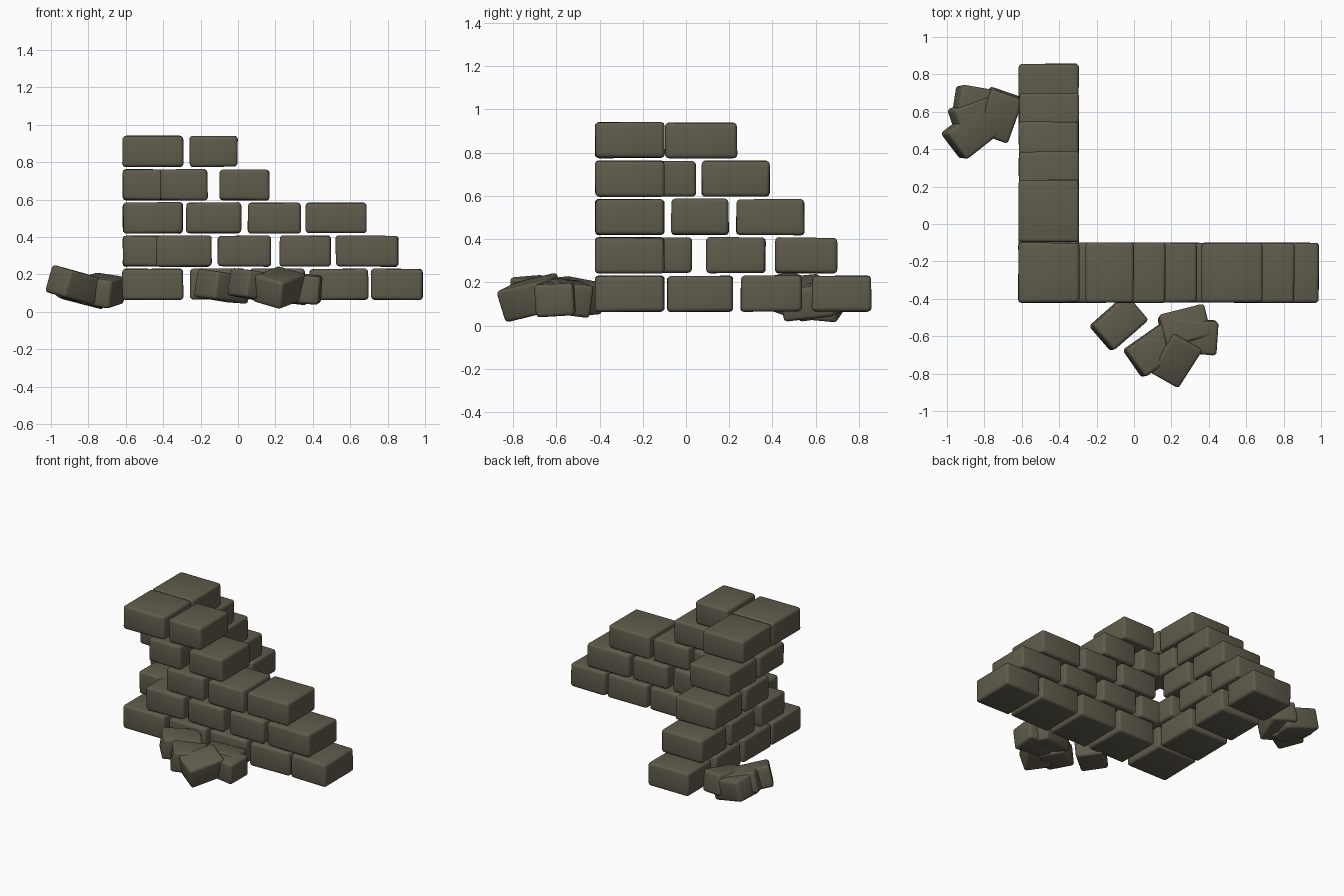
import bpy, bmesh, random
from math import radians
from mathutils import Vector, Euler

random.seed(4)
cube = bpy.data.objects.get("Cube")
if cube:
    bpy.data.objects.remove(cube)

# Weathered stone colour
stone = bpy.data.materials.new("olive_stone")
stone.use_nodes = True
colour = (0.115, 0.105, 0.072, 1)
stone.diffuse_color = colour
bsdf = stone.node_tree.nodes["Principled BSDF"]
bsdf.inputs["Base Color"].default_value = colour
bsdf.inputs["Roughness"].default_value = 0.9


def brick(name, centre, size, tilt=(0, 0, 0), wear=0.005):
    """A slightly uneven block with softly rounded edges."""
    bm = bmesh.new()
    bmesh.ops.create_cube(bm, size=1)
    turn = Euler([radians(a) for a in tilt]).to_matrix()
    for v in bm.verts:
        v.co = Vector(c * s - wear * random.random() * (1 if c > 0 else -1)
                      for c, s in zip(v.co, size))
    bmesh.ops.bevel(bm, geom=bm.edges[:], offset=0.018, segments=3,
                    profile=0.5, affect='EDGES')
    for v in bm.verts:
        v.co = turn @ v.co
    mesh = bpy.data.meshes.new(name)
    bm.to_mesh(mesh)
    bm.free()
    mesh.materials.append(stone)
    obj = bpy.data.objects.new(name, mesh)
    obj.location = centre
    bpy.context.collection.objects.link(obj)
    bpy.context.view_layer.objects.active = obj
    bpy.ops.object.select_all(action='DESELECT')
    obj.select_set(True)
    bpy.ops.object.shade_smooth_by_angle(angle=radians(40))
    return obj


# Courses from the ground up: spans along the front wall and the side wall
courses = [
    ([(-.62, -.29), (-.26, .04), (.06, .36), (.38, .70), (.71, .99)],
     [(-.09, .22), (.25, .54), (.58, .86)]),
    ([(-.44, -.14), (-.11, .18), (.22, .50), (.52, .86)],
     [(-.25, .03), (.09, .37), (.41, .70)]),
    ([(-.28, .02), (.05, .34), (.36, .69)],
     [(-.07, .20), (.23, .55)]),
    ([(-.42, -.16), (-.10, .17)],
     [(-.24, .05), (.07, .39)]),
    ([(-.62, -.29), (-.26, .00)],
     [(-.10, .24)]),
]
DEPTH, HEIGHT = 0.325, 0.17
for row, (front, side) in enumerate(courses):
    z = 0.147 + row * 0.1775
    for i, (a, b) in enumerate(front):
        brick(f"front_wall_row{row + 1}_brick{i + 1}", ((a + b) / 2, -.26, z),
              (b - a, DEPTH, HEIGHT))
    for i, (a, b) in enumerate(side):
        brick(f"side_wall_row{row + 1}_brick{i + 1}", (-.455, (a + b) / 2, z),
              (DEPTH, b - a, HEIGHT))

# Fallen bricks: centre, tilt in degrees
fallen = [
    ("front_rubble", [
        ((-.08, -.53, .135), (4, 7, 41)),
        ((.10, -.675, .14), (4, 8, 36)),
        ((.27, -.55, .13), (-6, 6, 14)),
        ((.22, -.715, .13), (14, -12, 58)),
        ((.32, -.60, .125), (3, 4, -4)),
    ]),
    ("side_rubble", [
        ((-.725, .585, .115), (8, -6, 70)),
        ((-.87, .49, .14), (10, 12, 38)),
        ((-.83, .635, .12), (-6, 14, -10)),
        ((-.84, .57, .13), (6, 16, 20)),
    ]),
]
for pile, bricks in fallen:
    for i, (centre, tilt) in enumerate(bricks):
        brick(f"{pile}_brick{i + 1}", centre, (.255, .185, .155), tilt)
